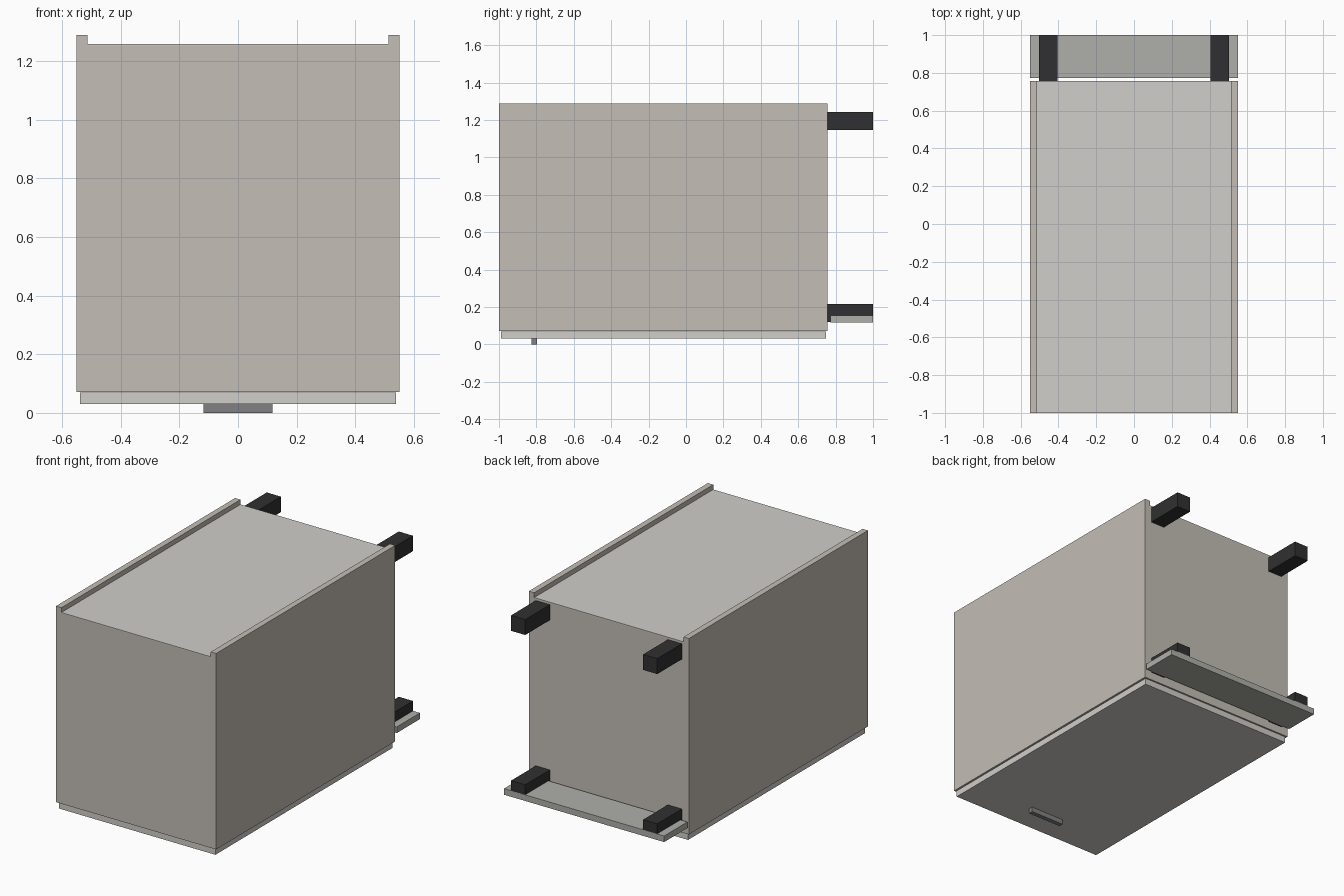
import bpy, bmesh

if "Cube" in bpy.data.objects:
    bpy.data.objects.remove(bpy.data.objects["Cube"])

def material(name, rgb):
    m = bpy.data.materials.new(name)
    m.diffuse_color = (*rgb, 1)
    m.use_nodes = True
    m.node_tree.nodes["Principled BSDF"].inputs["Base Color"].default_value = m.diffuse_color
    return m

BEIGE = material("carcass_beige", (0.55, 0.51, 0.46))
LIGHT = material("light_panel", (0.63, 0.62, 0.59))
PLINTH = material("plinth_grey", (0.43, 0.43, 0.40))
BLACK = material("leg_black", (0.03, 0.03, 0.032))
METAL = material("handle_grey", (0.22, 0.22, 0.23))

def box(name, x, y, z, mat=None):
    """Box from (min, max) ranges on each axis."""
    bm = bmesh.new()
    bmesh.ops.create_cube(bm, size=1)
    for v in bm.verts:
        v.co = [r[0] if c < 0 else r[1] for c, r in zip(v.co, (x, y, z))]
    me = bpy.data.meshes.new(name)
    bm.to_mesh(me)
    bm.free()
    ob = bpy.data.objects.new(name, me)
    bpy.context.collection.objects.link(ob)
    if mat:
        me.materials.append(mat)
    return ob

def cut(target, cutter):
    mod = target.modifiers.new(cutter.name, 'BOOLEAN')
    mod.operation = 'DIFFERENCE'
    mod.solver = 'EXACT'
    mod.object = cutter
    cutter.hide_render = True
    cutter.hide_set(True)
    cutter.display_type = 'WIRE'

# Carcass: one hollow shell, open towards the door, recessed at the back
carcass = box("carcass", (-.55, .55), (-1, .757), (.071, 1.288), BEIGE)
cut(carcass, box("cavity_cutter", (-.513, .513), (-.963, .72), (0, 1.245)))
cut(carcass, box("back_recess_cutter", (-.513, .513), (-1.1, .9), (1.252, 1.4)))

# Thin back panel set between the sides
box("back_panel", (-.513, .513), (-1, .757), (1.252, 1.258), LIGHT)

# Door and handle on the face turned downwards
box("door", (-.538, .538), (-.99, .748), (.031, .07), LIGHT)
box("door_handle", (-.118, .118), (-.825, -.797), (0, .031), METAL)

# Four square legs
for side, s in (("left", -1), ("right", 1)):
    for end, z in (("front", .121), ("back", 1.147)):
        x = sorted((s * .405, s * .502))
        box(f"{end}_{side}_leg", x, (.757, .999), (z, z + .096), BLACK)

# Plinth board clipped to the front legs
box("plinth_board", (-.55, .55), (.772, 1), (.117, .155), PLINTH)
